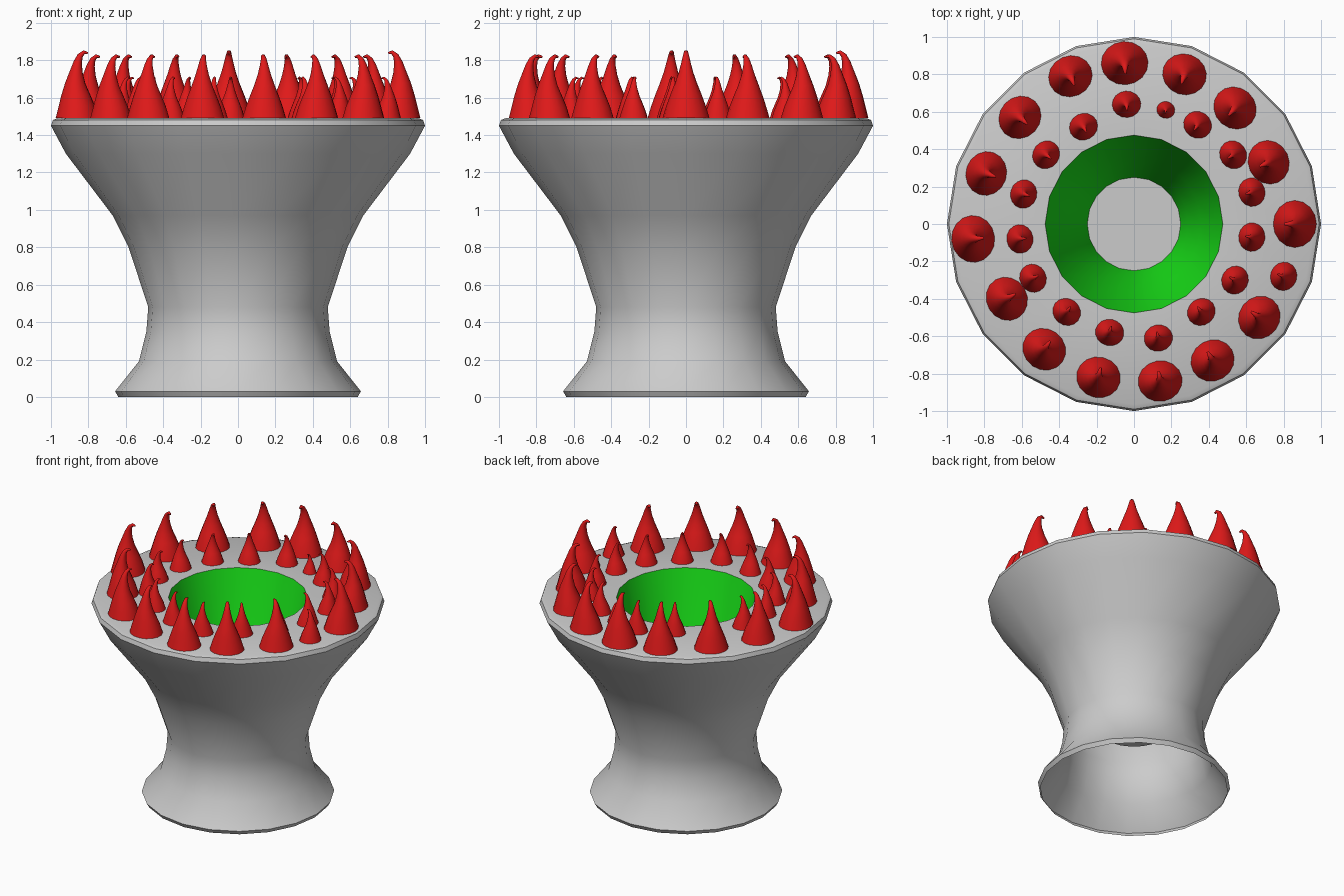
import bpy, bmesh
from math import cos, sin, pi, atan2
from mathutils import Vector

if "Cube" in bpy.data.objects:
    bpy.data.objects.remove(bpy.data.objects["Cube"])

SIDES = 20
RIM_Z = 1.49


def material(name, rgb):
    m = bpy.data.materials.new(name)
    m.diffuse_color = (*rgb, 1)
    m.use_nodes = True
    m.node_tree.nodes["Principled BSDF"].inputs["Base Color"].default_value = m.diffuse_color
    return m


def finish(bm, name, mat=None, angle=40):
    me = bpy.data.meshes.new(name)
    bm.to_mesh(me)
    bm.free()
    ob = bpy.data.objects.new(name, me)
    bpy.context.collection.objects.link(ob)
    if mat:
        me.materials.append(mat)
    bpy.ops.object.select_all(action='DESELECT')
    ob.select_set(True)
    bpy.context.view_layer.objects.active = ob
    bpy.ops.object.shade_smooth_by_angle(angle=angle * pi / 180)
    return ob


def bridge(bm, a, b):
    n = len(a)
    for i in range(n):
        bm.faces.new((a[i], a[(i + 1) % n], b[(i + 1) % n], b[i]))


def ring(bm, r, z):
    return [bm.verts.new((r * cos(2 * pi * i / SIDES), r * sin(2 * pi * i / SIDES), z))
            for i in range(SIDES)]


def lathe(bm, profile):
    rings = [ring(bm, r, z) for r, z in profile]
    for a, b in zip(rings, rings[1:]):
        bridge(bm, a, b)
    return rings


# Grey flared body: open foot, waist, wide mouth and flat rim
bm = bmesh.new()
lathe(bm, [(0.64, 0), (0.657, 0.03), (0.53, 0.19), (0.49, 0.35), (0.48, 0.48),
           (0.585, 0.80), (0.67, 0.97), (0.92, 1.30), (1.0, 1.45),
           (0.99, 1.48), (0.965, RIM_Z), (0.475, RIM_Z)])
finish(bm, "body")

# Green funnel inside the mouth
bm = bmesh.new()
lathe(bm, [(0.475, RIM_Z), (0.46, 1.42), (0.36, 0.97), (0.29, 0.70), (0.25, 0.48)])
bmesh.ops.reverse_faces(bm, faces=bm.faces[:])
bmesh.ops.recalc_face_normals(bm, faces=bm.faces[:])
bmesh.ops.reverse_faces(bm, faces=[f for f in bm.faces
                                   if f.normal.xy.dot(f.calc_center_median().xy) > 0])
finish(bm, "funnel", material("green", (0.01, 0.8, 0.01)))

# Grey floor of the funnel
bm = bmesh.new()
bm.faces.new(ring(bm, 0.25, 0.48))
finish(bm, "funnel_floor")

# Spike sections: (inward shift, height, radius) ending in a hooked tip
SPIKE = [(0, 0, 0.122), (-0.003, 0.06, 0.104), (-0.008, 0.12, 0.082), (-0.01, 0.18, 0.058),
         (-0.005, 0.24, 0.037), (0.003, 0.29, 0.024), (0.016, 0.325, 0.016),
         (0.036, 0.343, 0.011), (0.055, 0.338, 0.006)]
red = material("red", (0.75, 0.01, 0.01))


def spike(bm, x, y, s):
    inward = Vector((-x, -y, 0)).normalized()
    side = Vector((-inward.y, inward.x, 0))
    up = Vector((0, 0, 1))
    base = Vector((x, y, RIM_Z))
    rings = []
    for k, (d, h, r) in enumerate(SPIKE):
        lo, hi = SPIKE[max(k - 1, 0)], SPIKE[min(k + 1, len(SPIKE) - 1)]
        t = (inward * (hi[0] - lo[0]) + up * (hi[1] - lo[1])).normalized()
        if k == 0:
            t = up
        across = side.cross(t)
        if across.dot(inward) < 0 and k < 6:
            across = -across
        c = base + (inward * d + up * h) * s
        flat = 0.92
        rings.append([bm.verts.new(c + (across * cos(a) * flat + side * sin(a)) * r * s)
                      for a in (2 * pi * i / 16 for i in range(16))])
    for a, b in zip(rings, rings[1:]):
        bridge(bm, a, b)
    bm.faces.new(rings[-1])
    bm.faces.new(rings[0][::-1])


# Outer ring of large spikes, inner ring of small ones
OUTER = [(-.05, .86), (-.34, .79), (.27, .80), (-.61, .57), (.54, .62), (-.79, .27),
         (.72, .33), (-.86, -.08), (.86, 0), (-.68, -.40), (.67, -.50), (-.48, -.67),
         (.42, -.73), (-.19, -.82), (.14, -.84)]
INNER = [(-.04, .64), (.34, .53), (-.27, .52), (-.47, .37), (.53, .37), (-.59, .16),
         (.63, .17), (-.61, -.08), (.63, -.07), (-.54, -.29), (.54, -.30), (-.36, -.47),
         (.36, -.47), (-.13, -.58), (.13, -.61), (.80, -.28)]

bm = bmesh.new()
for x, y in OUTER:
    spike(bm, x, y, 1.03 if abs(y) < 0.1 or abs(x) < 0.06 else 0.97)
bmesh.ops.recalc_face_normals(bm, faces=bm.faces[:])
finish(bm, "large_spikes", red, 60)

bm = bmesh.new()
for x, y in INNER:
    spike(bm, x, y, 0.63)
spike(bm, .17, .61, 0.4)
bmesh.ops.recalc_face_normals(bm, faces=bm.faces[:])
finish(bm, "small_spikes", red, 60)
